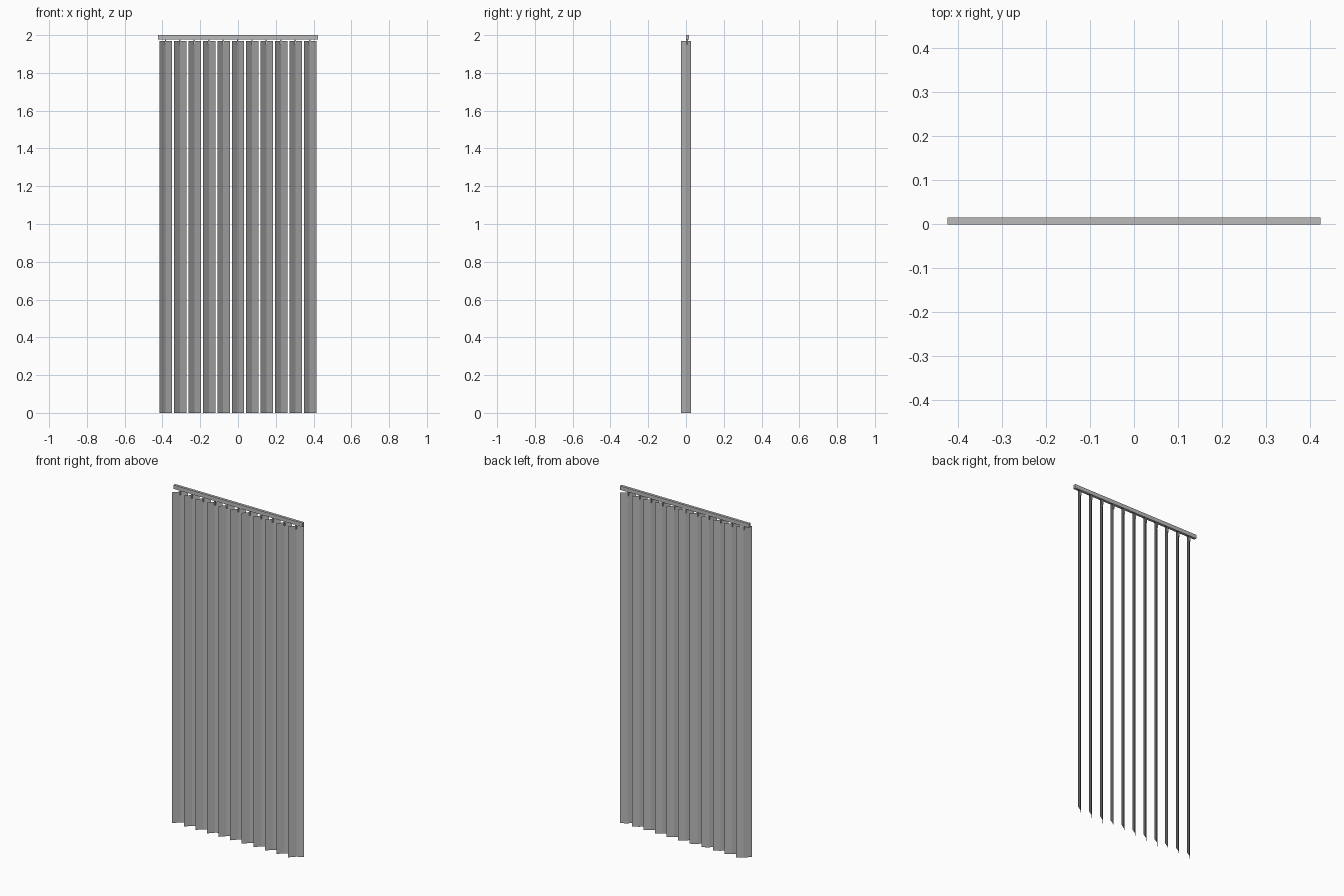
import bpy
import bmesh

cube = bpy.data.objects.get("Cube")
if cube:
    bpy.data.objects.remove(cube, do_unlink=True)


def material(name, value):
    mat = bpy.data.materials.new(name)
    mat.use_nodes = True
    colour = (value, value, value, 1)
    mat.diffuse_color = colour
    mat.node_tree.nodes["Principled BSDF"].inputs["Base Color"].default_value = colour
    return mat


grey = material("blind_grey", 0.5)


def add_object(name, bm):
    mesh = bpy.data.meshes.new(name)
    bm.to_mesh(mesh)
    bm.free()
    mesh.materials.append(grey)
    obj = bpy.data.objects.new(name, mesh)
    bpy.context.collection.objects.link(obj)
    return obj


def box(name, low, high):
    bm = bmesh.new()
    bmesh.ops.create_cube(bm, size=1)
    for v in bm.verts:
        for i in range(3):
            v.co[i] = high[i] if v.co[i] > 0 else low[i]
    return add_object(name, bm)


def slat(name, x):
    # Thin strip bent along its centre line
    profile = [(-0.033, -0.027), (-0.002, 0.006), (0.033, 0.027)]
    bm = bmesh.new()
    rows = [[bm.verts.new((x + px, py, z)) for px, py in profile] for z in (0, 1.969)]
    for i in range(len(profile) - 1):
        bm.faces.new((rows[0][i], rows[0][i + 1], rows[1][i + 1], rows[1][i]))
    return add_object(name, bm)


# Head rail
box("head_rail", (-0.424, -0.001, 1.977), (0.424, 0.015, 2.0))

# Slats and the hangers that hold them
COUNT, PITCH = 11, 0.0763
for i in range(COUNT):
    x = (i - (COUNT - 1) / 2) * PITCH
    slat(f"slat_{i + 1}", x)
    box(f"hanger_{i + 1}", (x - 0.006, 0.002, 1.95), (x + 0.001, 0.01, 1.98))
